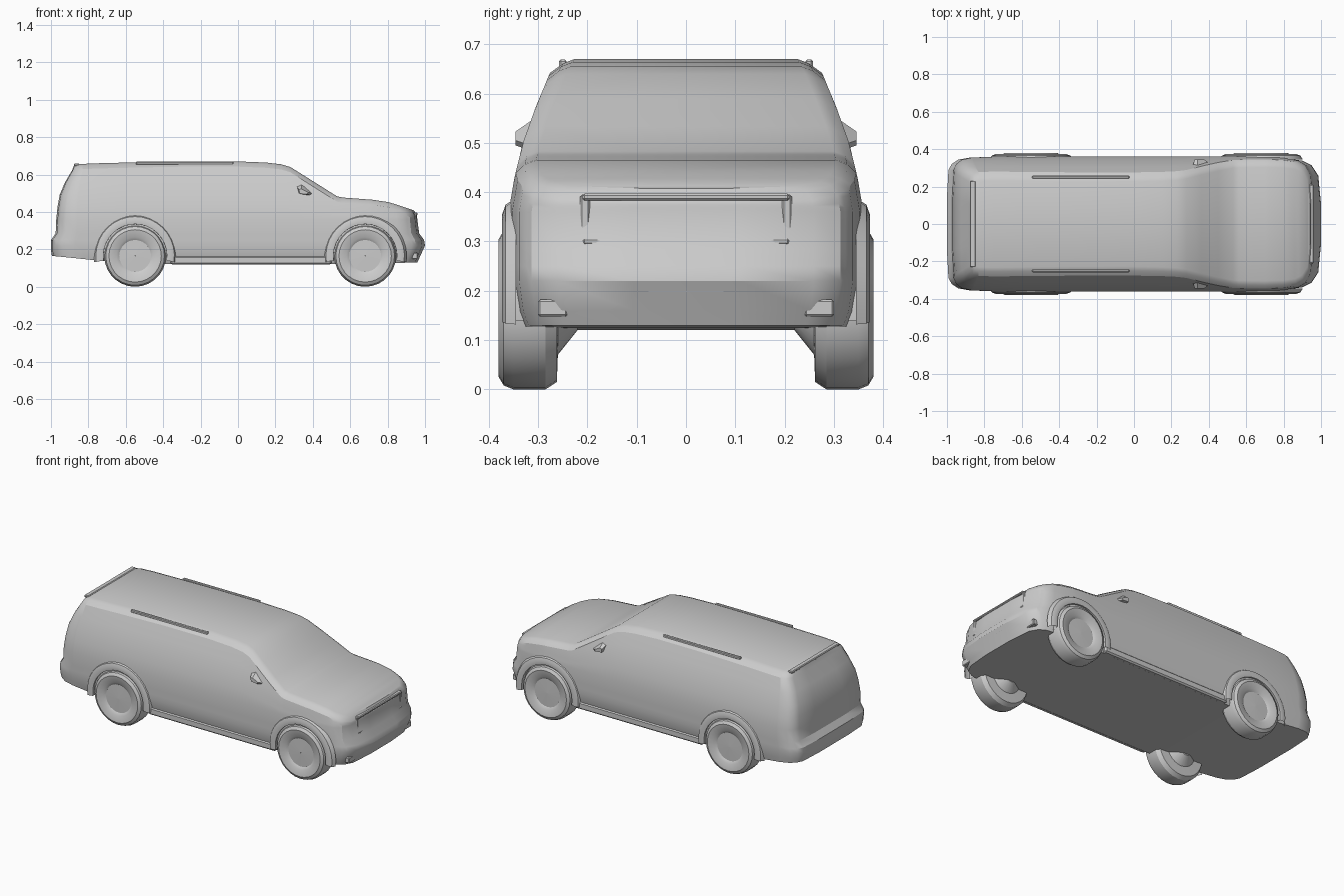
import bpy
import bmesh
from math import cos, sin, pi, radians

default = bpy.data.objects.get("Cube")
if default:
    bpy.data.objects.remove(default, do_unlink=True)


def lerp_table(table, value):
    """Piecewise linear lookup in a list of (key, result) pairs."""
    if value <= table[0][0]:
        return table[0][1]
    for (a, fa), (b, fb) in zip(table, table[1:]):
        if value <= b:
            return fa + (fb - fa) * (value - a) / (b - a)
    return table[-1][1]


def finish(bm, name, angle=30):
    bmesh.ops.remove_doubles(bm, verts=bm.verts, dist=1e-5)
    bmesh.ops.recalc_face_normals(bm, faces=bm.faces)
    mesh = bpy.data.meshes.new(name)
    bm.to_mesh(mesh)
    bm.free()
    obj = bpy.data.objects.new(name, mesh)
    bpy.context.collection.objects.link(obj)
    bpy.ops.object.select_all(action='DESELECT')
    obj.select_set(True)
    bpy.context.view_layer.objects.active = obj
    bpy.ops.object.shade_smooth_by_angle(angle=radians(angle))
    return obj


def bridge(bm, rings, closed):
    for a, b in zip(rings, rings[1:]):
        count = len(a)
        for i in range(count if closed else count - 1):
            j = (i + 1) % count
            bm.faces.new((a[i], a[j], b[j], b[i]))


# Body outlines: roof line, floor line, plan taper, side width, end faces
ROOF = [(-1, .652), (-.87, .657), (-.6, .664), (-.3, .67), (0, .67), (.15, .664),
        (.23, .655), (.28, .64), (.36, .59), (.53, .483), (.56, .477), (.72, .465),
        (.86, .444), (.93, .428), (1, .408)]
FLOOR = [(-1, .165), (-.72, .137), (-.4, .12), (.5, .12), (1, .13)]
TAPER = [(-1, .4), (-.992, .8), (-.975, .89), (-.94, .955), (-.88, .985), (-.75, 1),
         (.7, 1), (.8, .98), (.9, .94), (.95, .87), (.985, .72), (1, .3)]
WIDTH = [(.12, .335), (.15, .35), (.22, .36), (.36, .36), (.43, .348), (.5, .331),
         (.57, .306), (.64, .277), (.67, .262)]
REAR = [(.14, -.97), (.17, -1), (.25, -1), (.285, -.975), (.4, -.97), (.52, -.948),
        (.62, -.888), (.66, -.872)]
NOSE = [(.12, .955), (.15, .968), (.22, 1), (.25, .995), (.29, .965), (.38, .957),
        (.41, .94), (.46, .9)]


def section(u):
    """Half section from floor to roof centre at station u."""
    top, floor, taper = (lerp_table(t, u) for t in (ROOF, FLOOR, TAPER))
    rows = [(z, lerp_table(WIDTH, z))
            for z in (floor, floor + .03, .22, .25, .285, .36)]
    shoulder = top - .028
    for step in (.25, .5, .75, 1):
        z = .36 + (shoulder - .36) * step
        rows.append((z, lerp_table(WIDTH, z)))
    edge = lerp_table(WIDTH, top)
    rows += [(top - .009, edge - .012), (top, edge - .035)]
    points = []
    for z, y in rows:
        x = u
        if u < -.8:
            x = -.8 + (u + .8) * (lerp_table(REAR, z) + .8) / -.2
        elif u > .8:
            x = .8 + (u - .8) * (lerp_table(NOSE, z) - .8) / .2
        points.append((x, y * taper, z))
    return points


bm = bmesh.new()
stations = sorted({u for table in (ROOF, TAPER) for u, _ in table} | {-.45, .45, .62})
rings = []
for u in stations:
    half = section(u)
    full = half + [(x, -y, z) for x, y, z in reversed(half)]
    rings.append([bm.verts.new(p) for p in full])
bridge(bm, rings, True)
# Close tail and nose with strips joining left and right
for ring in (rings[0], rings[-1]):
    n = len(ring)
    for i in range(n // 2 - 1):
        bm.faces.new((ring[i], ring[i + 1], ring[n - 2 - i], ring[n - 1 - i]))
finish(bm, "body")


def lathe(name, x, side, profile, start, end, steps):
    """Sweep a (radius, y) profile about the axle line."""
    bm = bmesh.new()
    sweep = []
    for k in range(steps + 1):
        a = start + (end - start) * k / steps
        sweep.append([bm.verts.new((x + r * cos(a), side * y, .165 + r * sin(a)))
                      for r, y in profile])
    bridge(bm, sweep, False)
    return finish(bm, name)


def box(name, center, size, bevel=.004):
    bm = bmesh.new()
    bmesh.ops.create_cube(bm, size=1)
    for v in bm.verts:
        v.co = [c + s * p for c, s, p in zip(center, size, v.co)]
    bmesh.ops.bevel(bm, geom=bm.edges[:], offset=bevel, segments=1, affect='EDGES')
    return finish(bm, name)


TYRE = [(.001, .366), (.085, .364), (.1, .374), (.14, .38), (.157, .37), (.165, .35),
        (.165, .285), (.15, .262), (.095, .26), (.045, .22), (.001, .22)]
FLARE = [(.168, .32), (.17, .37), (.19, .373), (.21, .366), (.222, .345)]

for side, label in ((1, "left"), (-1, "right")):
    # Wheels and arch flares
    for x, axle in ((.68, "front"), (-.55, "rear")):
        lathe(f"{axle}_{label}_wheel", x, side, TYRE, 0, 2 * pi, 28)
        lathe(f"{axle}_{label}_arch", x, side, FLARE, -.15, pi + .15, 18)
    # Sill step and roof rail
    box(f"{label}_sill", (.07, side * .343, .142), (.86, .03, .045), .008)
    box(f"{label}_roof_rail", (-.285, side * .25, .66), (.52, .016, .018))
    # Pointed door mirror
    bm = bmesh.new()
    base = [bm.verts.new((x, side * .30, z))
            for x, z in ((.31, .545), (.34, .555), (.43, .49), (.41, .48), (.32, .5))]
    tip = [bm.verts.new((x, side * .346, z))
           for x, z in ((.325, .52), (.34, .523), (.375, .505), (.37, .495), (.33, .498))]
    bridge(bm, [base, tip], True)
    bm.faces.new(base)
    bm.faces.new(tip)
    finish(bm, f"{label}_mirror")
    # Grille uprights and lower bumper pads
    box(f"{label}_grille_post", (.943, side * .205, .345), (.024, .02, .1))
    box(f"{label}_bumper_pad", (.945, side * .27, .165), (.03, .06, .035))

# Grille bars, front bumper lip and tailgate details
for z, name in ((.3, "lower"), (.39, "upper")):
    box(f"{name}_grille_bar", (.945, 0, z), (.032, .42, .014))
box("front_bumper_lip", (.975, 0, .2), (.03, .16, .012))
box("tailgate_spoiler", (-.862, 0, .652), (.03, .46, .014))
